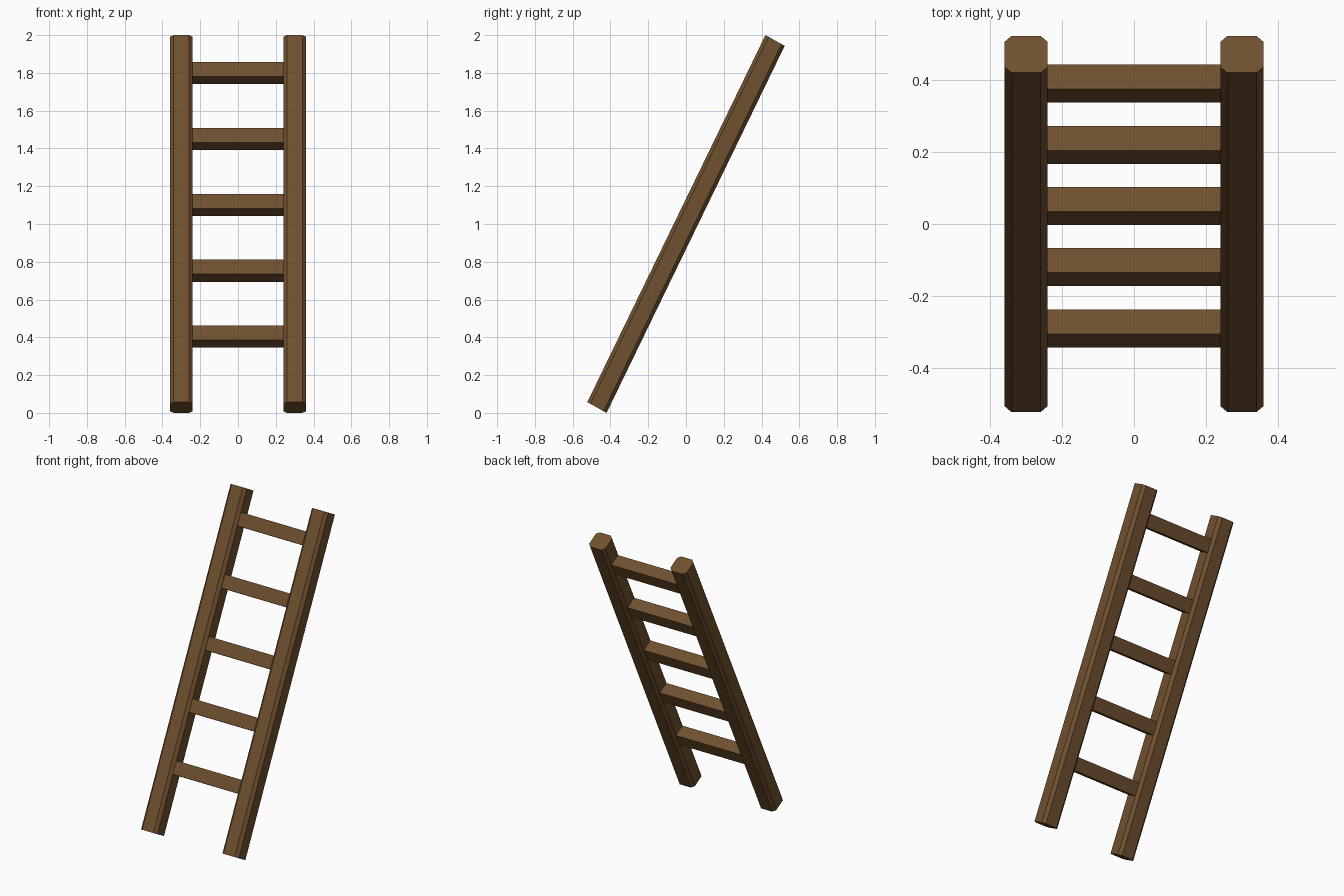
import bpy, bmesh
from mathutils import Vector

if "Cube" in bpy.data.objects:
    bpy.data.objects.remove(bpy.data.objects["Cube"])

wood = bpy.data.materials.new("dark_wood")
wood.diffuse_color = (0.16, 0.08, 0.028, 1)
wood.use_nodes = True
wood.node_tree.nodes["Principled BSDF"].inputs["Base Color"].default_value = wood.diffuse_color


def prism(name, section, sweep):
    """Sweep a closed flat-sided section along a vector, capped at both ends."""
    bm = bmesh.new()
    base = bm.faces.new([bm.verts.new(p) for p in section])
    ext = bmesh.ops.extrude_face_region(bm, geom=[base], use_keep_orig=True)
    moved = [v for v in ext["geom"] if isinstance(v, bmesh.types.BMVert)]
    bmesh.ops.translate(bm, verts=moved, vec=sweep)
    bmesh.ops.recalc_face_normals(bm, faces=bm.faces)
    mesh = bpy.data.meshes.new(name)
    bm.to_mesh(mesh)
    bm.free()
    mesh.materials.append(wood)
    obj = bpy.data.objects.new(name, mesh)
    bpy.context.collection.objects.link(obj)
    return obj


centre = Vector((0, 0, 1))
lean = Vector((0, 0.943, 1.943))       # full rail length, leaning back
depth = Vector((0, 0.102, -0.057))     # rail depth across the lean
across = Vector((0.12, 0, 0))          # rail width

# Side rails: square beams with chamfered long edges
octagon = [(-.5, -.34), (-.34, -.5), (.34, -.5), (.5, -.34),
           (.5, .34), (.34, .5), (-.34, .5), (-.5, .34)]
for side, x in (("left", -0.3), ("right", 0.3)):
    foot = centre - lean / 2 + Vector((x, 0, 0))
    prism(side + "_rail", [foot + across * a + depth * b for a, b in octagon], lean)

# Rungs: square bars let into the rails, tilted with the ladder
up = Vector((0, 0.0375, 0.077))
back = Vector((0, 0.068, -0.040))
half = 0.25
for i in range(5):
    mid = Vector((-half, -0.29 + 0.17 * i, 0.4035 + 0.349 * i))
    square = [mid + up * a + back * b
              for a, b in ((-.5, -.5), (.5, -.5), (.5, .5), (-.5, .5))]
    prism(f"rung_{i + 1}", square, Vector((2 * half, 0, 0)))
